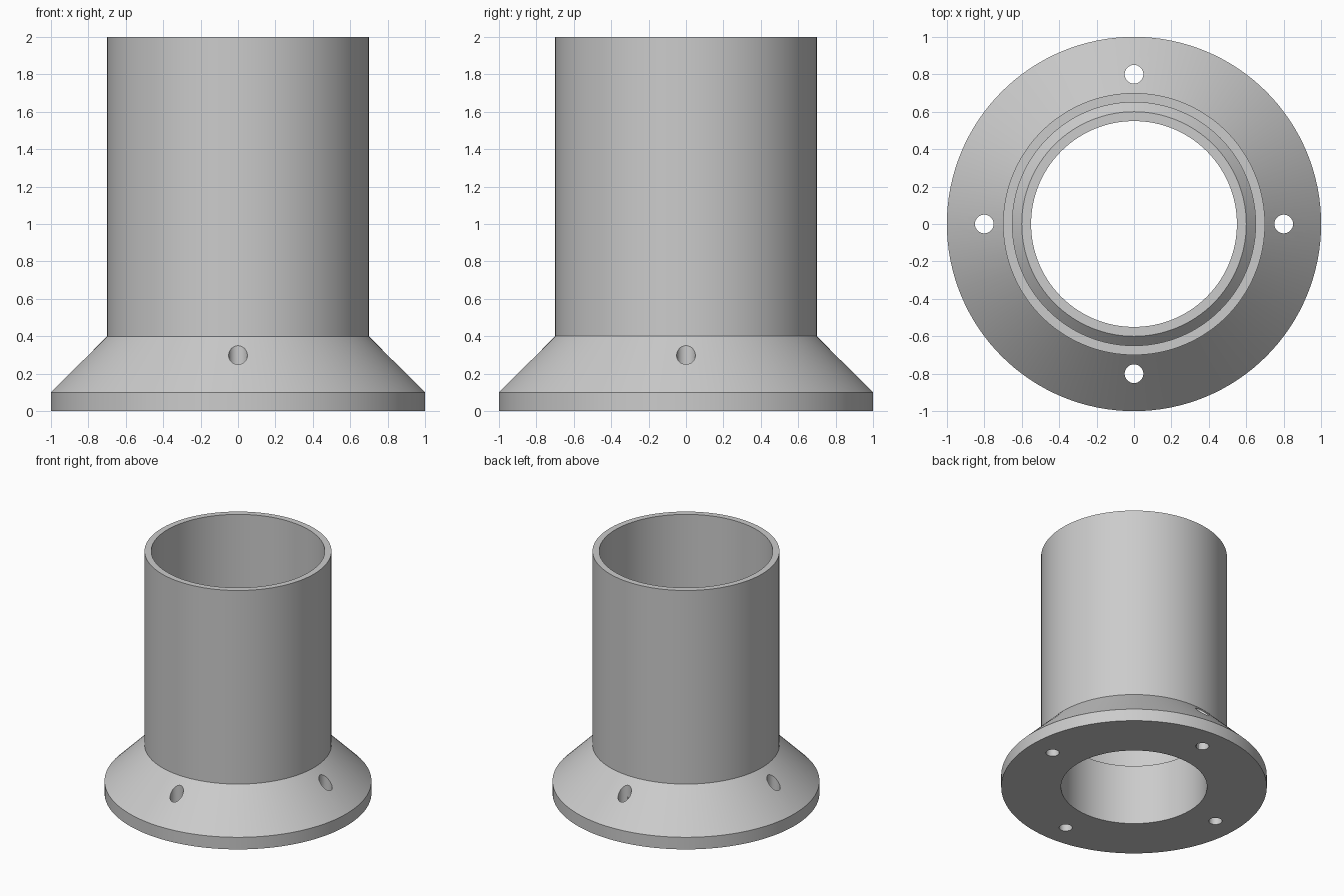
import bpy
import bmesh
from math import cos, sin, tau, radians

SEGMENTS = 128

cube = bpy.data.objects.get("Cube")
if cube:
    bpy.data.objects.remove(cube, do_unlink=True)

grey = bpy.data.materials.new("plain grey")
grey.use_nodes = True
grey.diffuse_color = (0.6, 0.6, 0.6, 1)
grey.node_tree.nodes["Principled BSDF"].inputs["Base Color"].default_value = grey.diffuse_color


def revolve(name, profile, closed):
    """Turn a (radius, height) profile around the z axis."""
    bm = bmesh.new()
    rings = [[bm.verts.new((r * cos(tau * i / SEGMENTS), r * sin(tau * i / SEGMENTS), z))
              for i in range(SEGMENTS)] for r, z in profile]
    pairs = list(zip(rings, rings[1:]))
    if closed:
        pairs.append((rings[-1], rings[0]))
    for a, b in pairs:
        for i in range(SEGMENTS):
            j = (i + 1) % SEGMENTS
            bm.faces.new((a[i], a[j], b[j], b[i]))
    mesh = bpy.data.meshes.new(name)
    bm.to_mesh(mesh)
    bm.free()
    mesh.materials.append(grey)
    obj = bpy.data.objects.new(name, mesh)
    bpy.context.collection.objects.link(obj)
    return obj


def activate(obj):
    bpy.ops.object.select_all(action="DESELECT")
    obj.select_set(True)
    bpy.context.view_layer.objects.active = obj


# Conical flange with a central bore and a raised inner lip
flange = revolve("flange", [(0.55, 0), (1, 0), (1, 0.1), (0.6, 0.5), (0.55, 0.5)], True)

# Thin tube whose foot rests on the cone
tube = revolve("tube", [(0.7, 0.4), (0.7, 2), (0.65, 2), (0.65, 0.45)], False)

# Four vertical bolt holes
for k in range(4):
    bpy.ops.mesh.primitive_cylinder_add(
        vertices=32, radius=0.05, depth=1,
        location=(0.8 * cos(tau * k / 4), 0.8 * sin(tau * k / 4), 0.2))
    cutter = bpy.context.object
    cutter.name = "bolt_hole_cutter"
    cutter.hide_render = True
    cutter.data.materials.append(grey)
    hole = flange.modifiers.new("bolt_hole", "BOOLEAN")
    hole.object = cutter
    hole.operation = "DIFFERENCE"
    hole.solver = "EXACT"
    activate(flange)
    bpy.ops.object.modifier_apply(modifier=hole.name)
    bpy.data.objects.remove(cutter, do_unlink=True)

for part in (flange, tube):
    activate(part)
    bpy.ops.object.shade_smooth_by_angle(angle=radians(30))
